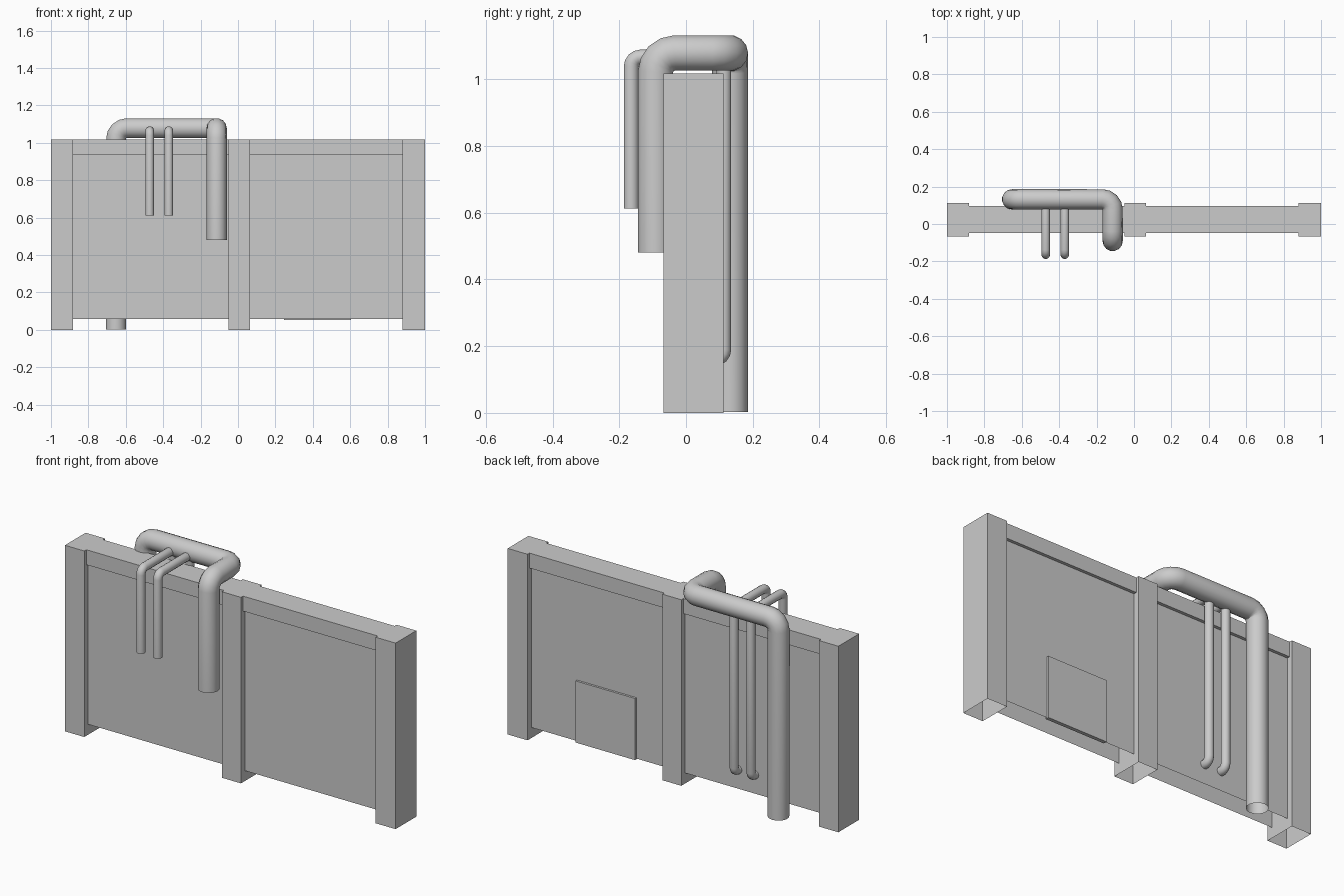
import bpy, bmesh, math
from mathutils import Vector

if "Cube" in bpy.data.objects:
    bpy.data.objects.remove(bpy.data.objects["Cube"])


def box(name, x0, x1, y0, y1, z0, z1, open_bottom=False):
    bm = bmesh.new()
    bmesh.ops.create_cube(bm, size=1)
    for v in bm.verts:
        v.co = (x1 if v.co.x > 0 else x0,
                y1 if v.co.y > 0 else y0,
                z1 if v.co.z > 0 else z0)
    if open_bottom:
        low = [f for f in bm.faces if all(abs(v.co.z - z0) < 1e-6 for v in f.verts)]
        bmesh.ops.delete(bm, geom=low, context='FACES')
    me = bpy.data.meshes.new(name)
    bm.to_mesh(me)
    bm.free()
    ob = bpy.data.objects.new(name, me)
    bpy.context.collection.objects.link(ob)
    return ob


def rounded_path(corners, bend, steps):
    # replace each inner corner by an arc of the given bend radius
    pts = [Vector(c) for c in corners]
    out = [pts[0]]
    for a, b, c in zip(pts, pts[1:], pts[2:]):
        u, w = (a - b).normalized(), (c - b).normalized()
        centre = b + (u + w) * bend
        for i in range(steps + 1):
            t = math.pi / 2 * i / steps
            out.append(centre - w * bend * math.cos(t) - u * bend * math.sin(t))
    out.append(pts[-1])
    return out


def pipe(name, corners, radius, bend, steps=4):
    cu = bpy.data.curves.new(name, 'CURVE')
    cu.dimensions = '3D'
    cu.bevel_depth = radius
    cu.bevel_resolution = 5
    path = rounded_path(corners, bend, steps)
    sp = cu.splines.new('POLY')
    sp.points.add(len(path) - 1)
    for p, co in zip(sp.points, path):
        p.co = (*co, 1)
    ob = bpy.data.objects.new(name, cu)
    bpy.context.collection.objects.link(ob)
    bpy.ops.object.select_all(action='DESELECT')
    ob.select_set(True)
    bpy.context.view_layer.objects.active = ob
    bpy.ops.object.convert(target='MESH')
    bpy.ops.object.shade_smooth_by_angle(angle=math.radians(40))


# Posts, hollow underneath
for side, x0, x1 in (("left", -1, -0.883), ("middle", -0.05, 0.065), ("right", 0.88, 1)):
    box(side + "_post", x0, x1, -0.067, 0.112, 0, 1.017, True)

# Wall panels and the thicker rails along their tops
for side, x0, x1 in (("left", -0.883, -0.05), ("right", 0.065, 0.88)):
    box(side + "_panel", x0, x1, -0.034, 0.078, 0.057, 0.96, True)
    box(side + "_top_rail", x0, x1, -0.049, 0.095, 0.935, 1.017)

# Access plate on the back
box("back_plate", 0.245, 0.605, 0.07, 0.09, 0.053, 0.39)

# Large pipe: up the front, over the wall, along it and down the back
pipe("large_pipe", [(-0.114, -0.091, 0.48), (-0.114, -0.091, 1.078), (-0.114, 0.132, 1.078),
                    (-0.652, 0.132, 1.078), (-0.652, 0.132, 0.003)], 0.054, 0.056)

# Two thin pipes over the wall, bending into the panel at the back
for i, x in enumerate((-0.472, -0.37)):
    pipe("thin_pipe_%d" % (i + 1), [(x, -0.164, 0.612), (x, -0.164, 1.066), (x, 0.113, 1.066),
                                    (x, 0.113, 0.162), (x, 0.07, 0.162)], 0.023, 0.028)
